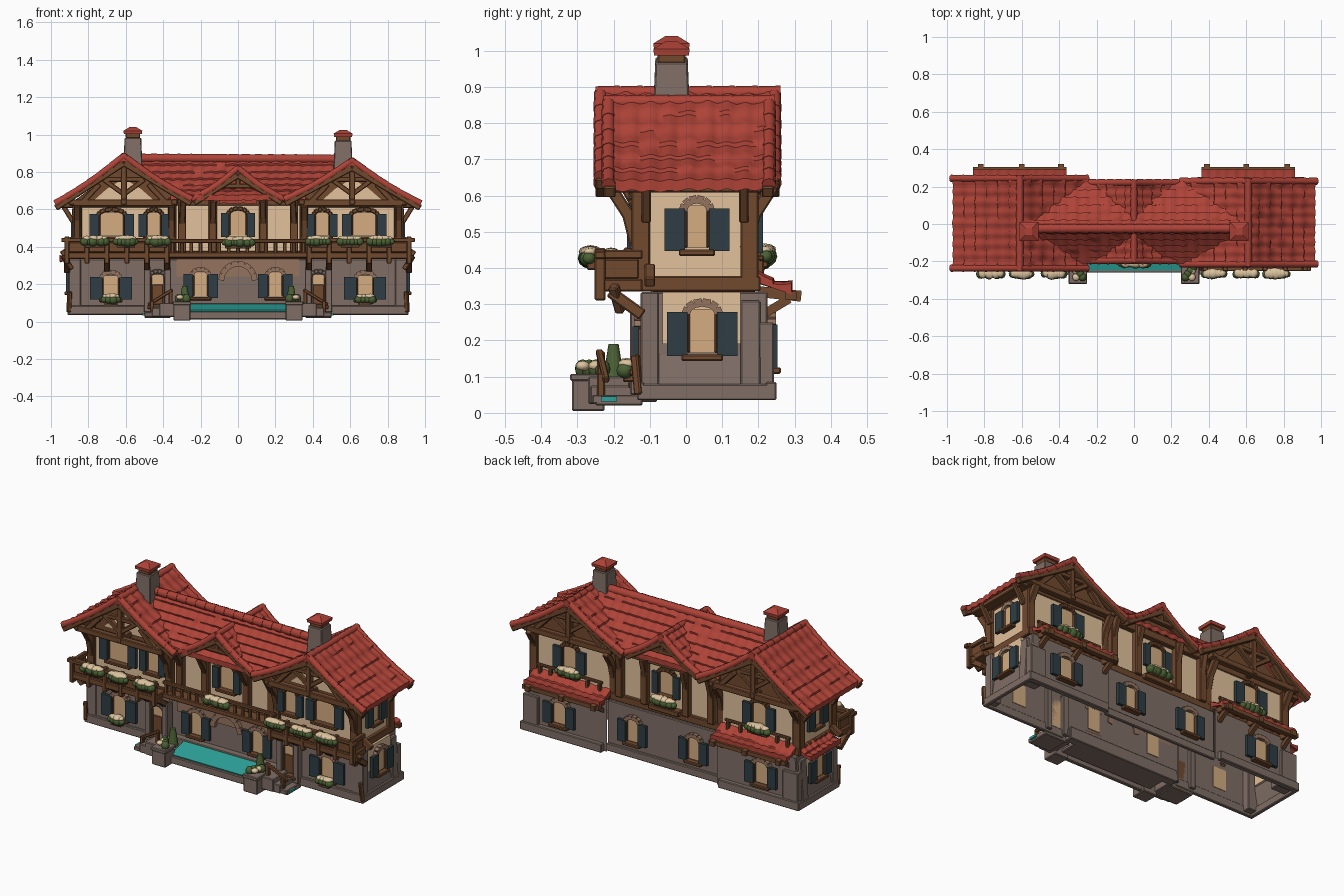
import bpy, bmesh, math, random
from mathutils import Vector as V, Matrix as M

if "Cube" in bpy.data.objects:
    bpy.data.objects.remove(bpy.data.objects["Cube"])
random.seed(4)
COL = dict(roof_red=(.42, .055, .038), stone=(.215, .158, .132), timber=(.165, .067, .027), plaster=(.76, .54, .33),
           window_tan=(.66, .42, .22), shutter_slate=(.028, .048, .056), leaf_green=(.07, .12, .035),
           water_teal=(.025, .36, .32), flower_cream=(.72, .55, .34), warm_stone=(.3, .175, .115))
MAT = {}
for n, c in COL.items():
    MAT[n] = bpy.data.materials.new(n)
    MAT[n].diffuse_color = (*c, 1)
parts = {}

def part(name, mat):
    if (name, mat) not in parts:
        parts[name, mat] = bmesh.new()
    return parts[name, mat]

def box(name, mat, x0, x1, y0, y1, z0, z1):
    m = M.Translation(((x0+x1)/2, (y0+y1)/2, (z0+z1)/2)) @ M.Diagonal((abs(x1-x0), abs(y1-y0), abs(z1-z0), 1))
    bmesh.ops.create_cube(part(name, mat), size=1, matrix=m)

def frame(p, q):
    return M.Translation((p+q)/2) @ (q-p).to_track_quat('Z', 'Y').to_matrix().to_4x4()

def beam(name, mat, p, q, w=.025):
    p, q = V(p), V(q)
    bmesh.ops.create_cube(part(name, mat), size=1, matrix=frame(p, q) @ M.Diagonal((w, w, (q-p).length, 1)))

def tube(name, mat, p, q, r1, r2, n=8, turn=0):
    p, q = V(p), V(q)
    bmesh.ops.create_cone(part(name, mat), cap_ends=True, segments=n, radius1=r1, radius2=r2,
                          depth=(q-p).length, matrix=frame(p, q) @ M.Rotation(turn, 4, 'Z'))

def prism(name, mat, pts, y0, y1):
    bm = part(name, mat)
    f = bm.faces.new([bm.verts.new((x, y0, z)) for x, z in pts])
    r = bmesh.ops.extrude_face_region(bm, geom=[f])
    new = [v for v in r['geom'] if isinstance(v, bmesh.types.BMVert)]
    bmesh.ops.translate(bm, verts=new, vec=(0, y1-y0, 0))

def blob(name, mat, c, r):
    m = M.Translation(c) @ M.Rotation(random.random()*3, 4, 'Z') @ M.Diagonal((*r, 1))
    bmesh.ops.create_icosphere(part(name, mat), subdivisions=2, radius=1, matrix=m)

# wall-relative placement: u along the wall, o outward from it
def at(face, w, u, o, z):
    return {'F': (u, w-o, z), 'B': (u, w+o, z), 'R': (w+o, u, z), 'L': (w-o, u, z)}[face]

def wbox(name, mat, face, w, u0, u1, o0, o1, z0, z1):
    a, b = at(face, w, u0, o0, z0), at(face, w, u1, o1, z1)
    box(name, mat, a[0], b[0], a[1], b[1], z0, z1)

def window(face, w, u, z0, h, ww=.085, sw=.05, arch='warm_stone', shutters=True):
    a, top = ww/2, z0+h
    wbox('window_panes', 'window_tan', face, w, u-a, u+a, -.005, .008, z0, top+.012)
    for s in (-1, 1):
        wbox('window_frames', 'timber', face, w, u+s*a-.004, u+s*a+.004, 0, .016, z0, top)
        if shutters:
            wbox('shutters', 'shutter_slate', face, w, u+s*(a+.003), u+s*(a+sw), .008, .026, z0-.008, top+.004)
    wbox('window_sills', 'timber', face, w, u-a-.02, u+a+.02, 0, .035, z0-.022, z0-.004)
    pts = [at(face, w, u-(a+.008)*math.cos(t), .01, top+.03*math.sin(t)) for t in [math.pi*i/6 for i in range(7)]]
    for p, q in zip(pts, pts[1:]):
        beam('window_arches', arch, p, q, .023)

def planter(face, w, u, o, z, n=3, wid=.13):
    wbox('planters', 'timber', face, w, u-wid/2, u+wid/2, o-.025, o+.012, z-.03, z)
    for i in range(n*2):
        du = wid*(i/(n*2-1)-.5)
        k = random.uniform(.8, 1.15)*(1.1-abs(du)/wid*.5)
        blob('planter_leaves', 'leaf_green', at(face, w, u+du, o+.006, z+.002), (.026*k, .026*k, .024*k))
        blob('planter_flowers', 'flower_cream', at(face, w, u+du*.8, o+.002, z+.02), (.024*k, .028*k, .015*k))

# tiled roof slope between a ridge line and an eave line
SAG = .014
def slope(name, r0, r1, e0, e1, cols=9, rows=6):
    r0, r1, e0, e1 = map(V, (r0, r1, e0, e1))
    nrm = (r1-r0).cross(e0-r0).normalized()
    nrm = -nrm if nrm.z < 0 else nrm
    bm = part(name, 'roof_red')
    vs = [(r+f, f) for r in range(rows) for f in (0, .5, .9)]
    lift = [[random.uniform(-.002, .003) for _ in range(cols+1)] for _ in range(rows)]
    grid = []
    for rv, f in vs:
        v, row = rv/(rows-.1), []
        for i in range(cols*5+1):
            u = i/(cols*5)
            p = r0.lerp(r1, u).lerp(e0.lerp(e1, u), v)
            h = .008*f + .007*math.sin(math.pi*u*cols)**2 + lift[int(rv)][int(u*cols)] - .004
            row.append(bm.verts.new(p + nrm*h - V((0, 0, SAG*math.sin(math.pi*v)))))
        grid.append(row)
    low = [[bm.verts.new(v.co - V((0, 0, .03))) for v in row] for row in (grid[0], grid[-1])]
    for a, b in zip(grid, grid[1:]):
        for i in range(len(a)-1):
            bm.faces.new((a[i], b[i], b[i+1], a[i+1]))
    for i in range(len(grid[0])-1):
        bm.faces.new((low[0][i], low[0][i+1], low[1][i+1], low[1][i]))
        bm.faces.new((grid[-1][i], low[1][i], low[1][i+1], grid[-1][i+1]))
    for k in (0, -1):
        bm.faces.new((*[r[k] for r in grid], low[1][k], low[0][k]))

def caps(name, p, q, r, n, sag=0):
    p, q = V(p), V(q)
    pt = lambda t: p.lerp(q, t) - V((0, 0, sag*math.sin(math.pi*min(t, 1))))
    for i in range(n):
        tube(name, 'roof_red', pt(i/n), pt((i+1.05)/n), r*.93, r*1.03)

def rake(ridge, eave, y, n=6):
    (rx, rz), (ex, ez) = ridge, eave
    s = .014 if y < 0 else -.014
    caps('gable_tiles', (rx, y+s, rz-.008), (ex, y+s, ez-.006), .019, n, SAG)
    beam('bargeboards', 'timber', (rx, y+s*1.2, rz-.045), (ex, y+s*1.2, ez-.03), .034)

# wings: left is slightly taller and deeper than right
for s, rz, yf, yb in ((-1, .893, -.25, .258), (1, .868, -.228, .243)):
    X = lambda a: s*a
    side = 'R' if s > 0 else 'L'
    rx, ox, ix, oz, iz = X(.61), X(.965), X(.25), .638, .66
    slope('wing_roof_outer', (rx, yf, rz), (rx, yb, rz), (ox, yf, oz), (ox, yb, oz))
    slope('wing_roof_inner', (rx, yf, rz), (rx, yb, rz), (ix, yf, iz), (ix, yb, iz))
    caps('wing_ridge', (rx, yf, rz-.01), (rx, yb, rz-.01), .02, 8)
    for y in (yf, yb):
        rake((rx, rz), (X(.975), oz), y)
        rake((rx, rz), (X(.25), iz), y)
    # walls
    prism('stone_ground_floor', 'stone', [(X(.36), .04), (X(.905), .04), (X(.885), .16), (X(.875), .334), (X(.36), .334)], -.12, .225)
    for a, b in ((-.135, -.115), (.22, .25)):
        box('stone_footing', 'stone', X(.38), X(.912), a, b, .035, .085)
    box('stone_footing_end', 'stone', X(.89), X(.912), -.135, .25, .035, .08)
    box('upper_walls', 'plaster', X(.36), X(.865), -.135, .185, .35, .64)
    prism('gable_boards', 'timber', [(X(.34), .61), (X(.87), .61), (X(.87), .65), (rx, rz-.05), (X(.34), .68)], -.14, .19)
    prism('gable_plaster', 'plaster', [(X(.44), .64), (X(.78), .64), (X(.7), .71), (rx, .765), (X(.52), .71)], -.147, -.135)
    box('side_plaster', 'plaster', X(.87), X(.893), -.065, .15, .19, .334)
    prism('corner_buttress', 'stone', [(X(.8), .05), (X(.91), .05), (X(.895), .31), (X(.8), .31)], .15, .205)
    box('back_corner', 'stone', X(.8), X(.9), .2, .243, .05, .25)
    box('corner_pier', 'stone', X(.84), X(.905), -.125, -.075, .05, .334)
    # timber frame
    box('floor_band', 'timber', X(.36), X(.885), -.15, .205, .335, .378)
    for y in (-.135, .165):
        box('corner_posts', 'timber', X(.835), X(.885), y-.015, y+.035, .34, .63)
        box('inner_posts', 'timber', X(.33), X(.375), y-.015, y+.02, .36, .66)
        f = -1 if y < 0 else 1
        for x in (.86, .355):
            beam('eave_braces', 'timber', (X(x), y, .45), (X(x), y+f*.025, .55), .034)
            beam('eave_braces', 'timber', (X(x), y+f*.02, .54), (X(x), y+f*.075, .625), .034)
    for y in (-.11, .16):
        beam('side_braces', 'timber', (X(.88), y, .53), (X(.945), y, .635), .026)
    box('eave_beam', 'timber', X(.88), X(.94), -.2, .21, .608, .634)
    # gable trusses front and back
    for y in (yf+.025, yb-.025):
        beam('truss', 'timber', (X(.33), y, .635), (X(.9), y, .635), .035)
        beam('truss', 'timber', (rx, y, .63), (rx, y, rz-.03), .032)
        beam('truss', 'timber', (X(.5), y, .76), (X(.72), y, .76), .026)
        for k in (-1, 1):
            beam('truss', 'timber', (rx, y, .68), (X(.61+k*.11), y, .76), .026)
            beam('truss', 'timber', (X(.61+k*.22), y, .64), (X(.61+k*.13), y, .735), .03)
    for x in (.34, .61, .89):
        box('purlins', 'timber', X(x)-.016, X(x)+.016, yf+.005, yb-.005, .625, .655)
    # windows
    window('F', -.137, X(.675), .46, .11, .13, .055, 'timber')
    window('F', -.137, X(.45), .46, .11, .075, .045, 'timber')
    window('F', -.122, X(.68), .125, .11, .085, .07)
    window('B', .187, X(.62), .45, .115, .09, .06, 'timber')
    window('B', .227, X(.66), .13, .11, .085, .06)
    window(side, X(.867), .03, .455, .105, .06, .06)
    window(side, X(.893), .045, .165, .11, .075, .06)
    planter('F', -.122, X(.68), .04, .115, 2, .07)
    # front balcony
    box('balcony_floor', 'timber', X(.37), X(.925), -.25, -.12, .335, .37)
    box('balcony_panel', 'timber', X(.37), X(.92), -.238, -.226, .37, .425)
    box('balcony_rail', 'timber', X(.36), X(.945), -.252, -.222, .425, .447)
    box('balcony_end', 'timber', X(.895), X(.92), -.245, -.12, .425, .45)
    box('balcony_end_panel', 'timber', X(.9), X(.912), -.24, -.13, .37, .425)
    for i in range(6):
        x = X(.38+i*.107)
        box('balcony_posts', 'timber', x-.013, x+.013, -.252, -.222, .31, .455)
        if i % 2 or i == 0:
            beam('balcony_brackets', 'timber', (x, -.12, .27), (x, -.21, .335), .032)
    beam('balcony_end_braces', 'timber', (X(.89), -.18, .28), (X(.935), -.2, .35), .026)
    for u, wid in ((.43, .1), (.6, .1), (.765, .11)):
        planter('F', -.25, X(u), .012, .425, 3, wid)
    beam('side_hook', 'timber', (X(.905), -.13, .05), (X(.9), -.14, .16), .022)
    beam('side_hook', 'timber', (X(.88), -.1, .4), (X(.945), -.1, .36), .03)
    # back awning and planter
    slope('back_awning', (X(.36), .19, .395), (X(.86), .19, .395), (X(.36), .29, .355), (X(.86), .29, .355), 10, 2)
    box('awning_beam', 'timber', X(.36), X(.86), .275, .305, .312, .335)
    for x in (.39, .6, .82):
        beam('awning_brackets', 'timber', (X(x), .2, .335), (X(x), .318, .322), .03)
        beam('awning_brackets', 'timber', (X(x), .21, .27), (X(x), .285, .315), .024)
    box('back_rail', 'timber', X(.4), X(.83), .2, .215, .42, .436)
    for x in (.42, .5, .74, .81):
        box('back_rail', 'timber', X(x)-.01, X(x)+.01, .195, .215, .36, .43)
    planter('B', .19, X(.62), .025, .43)
    # chimneys
    cx, t, d = X(.562), (1.04 if s < 0 else 1.025), math.pi/4
    tube('chimney', 'stone', (cx, -.04, .79), (cx, -.04, t-.058), .074, .063, 4, d)
    tube('chimney_neck', 'timber', (cx, -.04, t-.06), (cx, -.04, t-.03), .054, .054, 4, d)
    tube('chimney_cap', 'roof_red', (cx, -.04, t-.038), (cx, -.04, t-.02), .068, .071, 4, d)
    tube('chimney_cap', 'roof_red', (cx, -.04, t-.02), (cx, -.04, t), .071, .025, 4, d)
    # arched side doorway, steps and rail
    for x in (.375, .485):
        box('doorway_piers', 'stone', X(x)-.018, X(x)+.018, -.155, -.1, .05, .29)
    window('F', -.125, X(.43), .09, .15, .07, 0, 'stone', False)
    box('door', 'timber', X(.4), X(.46), -.136, -.12, .09, .2)
    for i in range(3):
        box('steps', 'stone', X(.33), X(.42+i*.04), -.27+.005*i, -.12, .025, .1-i*.025)
    beam('stair_rail', 'timber', (X(.35), -.24, .17), (X(.48), -.22, .09), .018)
    for x, z in ((.36, .16), (.46, .1)):
        beam('stair_rail', 'timber', (X(x), -.235, .04), (X(x), -.235, z+.01), .022)
    box('side_basin', 'water_teal', X(.36), X(.51), -.235, -.19, .032, .045)
    box('side_basin_rim', 'stone', X(.36), X(.5), -.25, -.12, .02, .034)
    # pool pillars with shrubs
    box('pool_pillars', 'stone', X(.255), X(.345), -.315, -.225, .005, .095)
    box('pillar_caps', 'stone', X(.25), X(.35), -.32, -.22, .088, .108)
    tube('shrubs', 'leaf_green', (X(.285), -.2, .09), (X(.285), -.2, .19), .03, .014)
    for i in range(4):
        blob('shrub_clumps', 'leaf_green', (X(.275+.014*i), -.285+.018*i, .122), (.022, .022, .026))
    for y in (-.285, -.25):
        blob('shrub_flowers', 'flower_cream', (X(.31), y, .13), (.02, .02, .014))

# left end awning
slope('end_awning', (-.87, -.09, .38), (-.87, .19, .38), (-.95, -.09, .345), (-.95, .19, .345), 6, 2)

# centre block
box('stone_centre_ground', 'stone', -.37, .37, -.09, .2, .04, .334)
for a, b in ((-.1, -.085), (.195, .215)):
    box('centre_footing', 'stone', -.37, .37, a, b, .04, .085)
box('centre_warm_band', 'warm_stone', -.33, .33, -.097, -.09, .24, .335)
prism('centre_upper', 'plaster', [(-.37, .35), (.37, .35), (.37, .67), (.2, .66), (0, .79), (-.2, .66), (-.37, .67)], -.09, .17)
box('centre_band', 'timber', -.37, .37, -.105, .19, .335, .378)
for f, w in (('F', -.09), ('B', .17)):
    for u in (-.3, -.135, .135, .3):
        wbox('centre_posts', 'timber', f, w, u-.022, u+.022, 0, .035, .37, .68)
        beam('centre_braces', 'timber', at(f, w, u, .015, .52), at(f, w, u*.98, .09 if f == 'F' else .05, .65), .032)
    wbox('centre_header', 'timber', f, w, -.36, .36, 0, .03, .62, .665)
    prism('centre_gable_boards', 'timber', [(-.16, .66), (.16, .66), (0, .785)], *((-.12, -.09) if f == 'F' else (.17, .19)))
    window(f, w, 0, .46, .115, .09, .045, 'timber')
    for u in (-.2, .2):
        window(f, w if f == 'F' else .2, u, .135, .115, .075, .055)
slope('gable_hood', (-.1, -.11, .71), (.1, -.11, .71), (-.1, -.17, .655), (.1, -.17, .655), 4, 2)
pts = [(-.09*math.cos(math.pi*i/8), -.1, .22+.09*math.sin(math.pi*i/8)) for i in range(9)]
for p, q in zip(pts, pts[1:]):
    beam('centre_arch', 'warm_stone', p, q, .03)
box('centre_balcony', 'timber', -.37, .37, -.18, -.09, .34, .37)
box('centre_rail', 'timber', -.37, .37, -.18, -.16, .42, .44)
for i in range(15):
    box('centre_balusters', 'timber', -.36+i*.05, -.34+i*.05, -.176, -.164, .36, .43)
planter('F', -.18, 0, .025, .42, 4, .14)
planter('B', .17, 0, .035, .42, 4, .13)
box('back_box_floor', 'timber', -.1, .1, .17, .215, .36, .39)

# main roof and its cross gables
for y in (-.205, .22):
    slope('main_roof', (-.58, -.02, .875), (.58, -.02, .875), (-.58, y, .672), (.58, y, .672), 20, 6)
bm = part('main_roof', 'roof_red')
# trim the roof where it runs beneath the wing roofs
def hidden(f):
    c, zs = f.calc_center_median(), [v.co.z for v in f.verts]
    return abs(c.x) > .27 and (abs(c.x) > .36 if max(zs)-min(zs) > .1 else c.z < .6+abs(c.x)*.58-.125)
bmesh.ops.delete(bm, geom=[f for f in bm.faces if hidden(f)], context='FACES')
caps('main_ridge', (-.56, -.025, .873), (.56, -.025, .868), .025, 18)
for s in (-1, 1):
    slope('cross_gable_roof', (0, -.205, .825), (0, .235, .825), (s*.24, -.205, .663), (s*.24, .235, .663), 9, 5)
    for y in (-.21, .235):
        rake((0, .828), (s*.235, .665), y, 5)
caps('cross_ridge', (0, -.205, .818), (0, .235, .818), .018, 8)
for y in (-.19, .215):
    beam('cross_truss', 'timber', (-.11, y, .725), (.11, y, .725), .026)
    beam('cross_truss', 'timber', (0, y, .72), (0, y, .8), .026)

# terrace and pool with sloping water
box('terrace', 'stone', -.36, .36, -.13, -.08, .03, .1)
box('pool_bed', 'stone', -.3, .3, -.23, -.12, .03, .05)
box('pool_curb', 'stone', -.27, .27, -.26, -.238, .012, .055)
bmesh.ops.create_cube(part('pool_water', 'water_teal'), size=1, matrix=M.Translation((0, -.185, .072)) @
                      M.Rotation(math.radians(15), 4, 'X') @ M.Diagonal((.53, .13, .012, 1)))

# turn every gathered part into an object; ground-floor shells are open underneath
SOFT = ('roof', 'awning', 'hood', 'ridge', 'tiles', 'leaves', 'flowers', 'clumps', 'shrubs')
for (name, mat), bm in parts.items():
    me = bpy.data.meshes.new(name)
    soft = any(k in name for k in SOFT)
    if name != 'main_roof':
        bmesh.ops.recalc_face_normals(bm, faces=bm.faces)
    else:
        for f in bm.faces:
            f.normal_update()
            zs = [v.co.z for v in f.verts]
            if (f.normal.z < 0) != (max(zs)-min(zs) > .1):
                f.normal_flip()
    if name in ('stone_ground_floor', 'stone_centre_ground'):
        gone = [f for f in bm.faces if f.calc_center_median().z < .045 or
                (abs(f.normal.x) > .99 and abs(f.calc_center_median().x) < .38)]
        bmesh.ops.delete(bm, geom=gone, context='FACES')
    for f in bm.faces:
        f.smooth = soft
    for e in bm.edges:
        if len(e.link_faces) == 2 and e.calc_face_angle(0) > math.radians(50):
            e.smooth = False
    bm.to_mesh(me)
    bm.free()
    me.materials.append(MAT[mat])
    ob = bpy.data.objects.new(name, me)
    bpy.context.collection.objects.link(ob)
    if mat in ('timber', 'stone') and not soft:
        b = ob.modifiers.new('soft_edges', 'BEVEL')
        b.width, b.segments, b.limit_method = .004, 1, 'ANGLE'

for m in bpy.data.materials:
    if m.users and not m.is_grease_pencil:
        m.use_nodes = True
        m.node_tree.nodes["Principled BSDF"].inputs["Base Color"].default_value = m.diffuse_color
